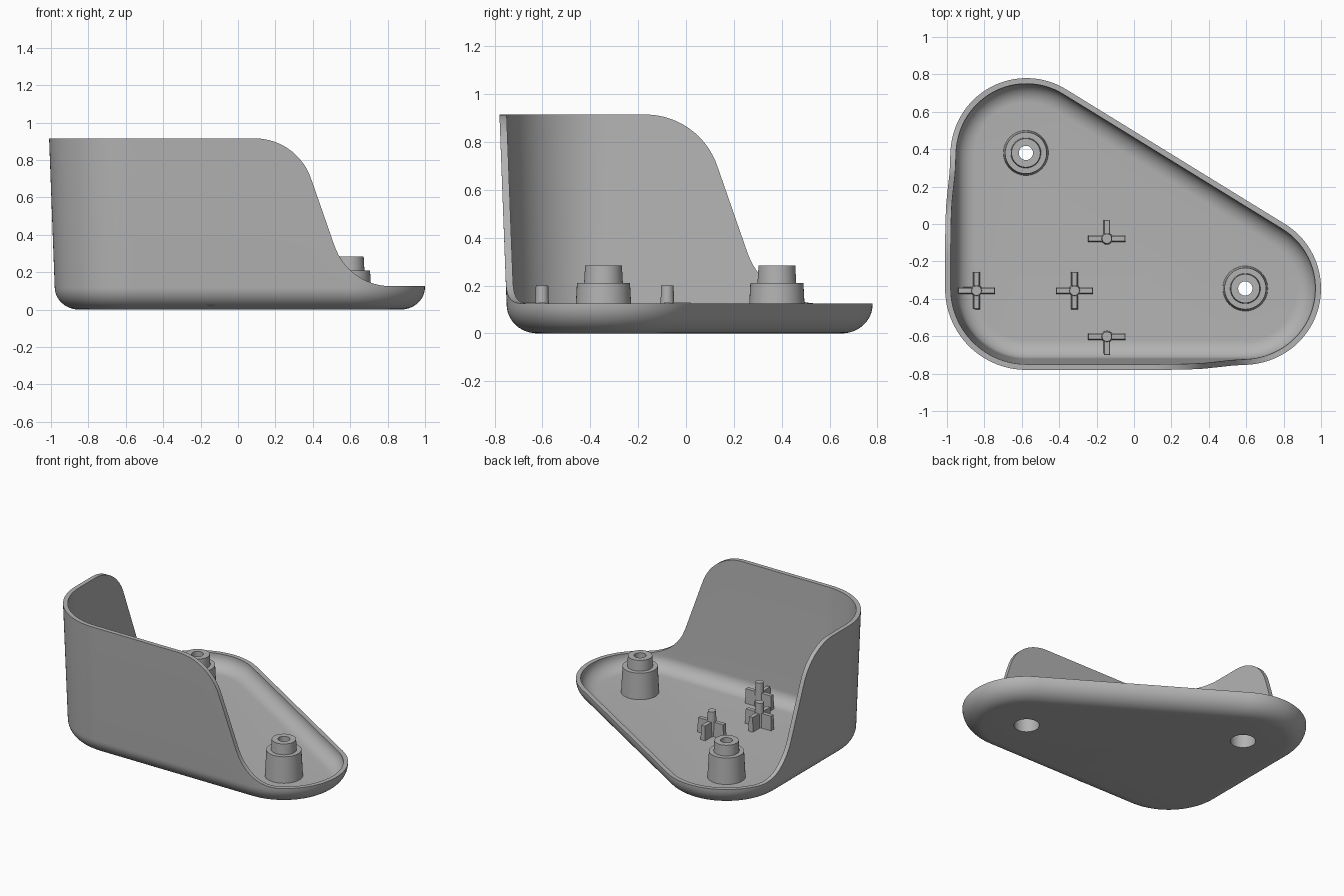
import bpy, bmesh
from math import sin, cos, pi, sqrt, atan2, radians
from mathutils import Matrix, Vector

if "Cube" in bpy.data.objects:
    bpy.data.objects.remove(bpy.data.objects["Cube"])

grey = bpy.data.materials.new("plain_grey")
grey.use_nodes = True
grey.diffuse_color = (0.45, 0.45, 0.45, 1)
grey.node_tree.nodes["Principled BSDF"].inputs["Base Color"].default_value = grey.diffuse_color

# Main dimensions
R = 0.405                      # corner radius of the plan
RIGHT, BACK, FRONT = Vector((0.595, -0.345)), Vector((-0.575, 0.375)), Vector((-0.575, -0.345))
LOW, HIGH, SWEEP = 0.125, 0.915, 0.318
FLOOR, FILLET_TOP, THICK = 0.03, 0.12, 0.03


def finish(bm, name, angle=35):
    bmesh.ops.recalc_face_normals(bm, faces=bm.faces)
    mesh = bpy.data.meshes.new(name)
    bm.to_mesh(mesh)
    bm.free()
    mesh.materials.append(grey)
    obj = bpy.data.objects.new(name, mesh)
    bpy.context.collection.objects.link(obj)
    smooth(obj, angle)
    return obj


def smooth(obj, angle=35):
    bpy.ops.object.select_all(action="DESELECT")
    obj.select_set(True)
    bpy.context.view_layer.objects.active = obj
    bpy.ops.object.shade_smooth_by_angle(angle=radians(angle))


def bridge(bm, rings, closed=False):
    pairs = list(zip(rings, rings[1:])) + ([(rings[-1], rings[0])] if closed else [])
    for a, b in pairs:
        for i in range(len(a)):
            j = (i + 1) % len(a)
            bm.faces.new((a[i], a[j], b[j], b[i]))


def revolve(name, profile, center, steps=48, closed=True):
    bm = bmesh.new()
    rings = [[bm.verts.new((center.x + r * cos(2 * pi * k / steps),
                            center.y + r * sin(2 * pi * k / steps), z))
              for k in range(steps)] for r, z in profile]
    bridge(bm, rings, closed)
    if not closed:
        bm.faces.new(rings[0])
        bm.faces.new(rings[-1])
    return finish(bm, name)


def sweep_height(t):
    """Rim height: flat top, round shoulder, slope, round foot, low rim."""
    run = 0.3
    a, d = 0.09, 0.817
    b, c = a + run, d - run
    drop = sqrt(SWEEP ** 2 - run ** 2)
    if t < a:
        return HIGH
    if t < b:
        return HIGH - SWEEP + sqrt(SWEEP ** 2 - (t - a) ** 2)
    if t < c:
        top, foot = HIGH - SWEEP + drop, LOW + SWEEP - drop
        return top + (foot - top) * (t - b) / (c - b)
    if t < d:
        return LOW + SWEEP - sqrt(SWEEP ** 2 - (d - t) ** 2)
    return LOW


def plan_stations():
    """Points and outward normals around the rounded triangle."""
    edge = BACK - RIGHT
    slant = atan2(-edge.x, edge.y)
    corners = [(RIGHT, -pi / 2, slant), (BACK, slant, pi), (FRONT, pi, 1.5 * pi)]
    out = []
    for i, (c, a0, a1) in enumerate(corners):
        for k in range(33):
            a = a0 + (a1 - a0) * k / 32
            n = Vector((cos(a), sin(a)))
            out.append((c + n * R, n))
        following = corners[(i + 1) % 3][0]
        for k in range(1, 60):
            out.append((c.lerp(following, k / 60) + n * R, n))
    return out


# Tray with its swept wall
stations = plan_stations()
heights = []
for p, n in stations:
    if n.y < -1e-5:
        heights.append(sweep_height(p.x))
    elif n.x < 0:
        heights.append(sweep_height(p.y + 0.26))
    else:
        heights.append(LOW)

STEPS = 12
quarter = [pi / 2 * k / STEPS for k in range(STEPS + 1)]
outer = [(-0.13 * (1 - sin(a)), FILLET_TOP * (1 - cos(a))) for a in quarter]
inner = [(-THICK - 0.1 * (1 - cos(a)), FILLET_TOP - (FILLET_TOP - FLOOR) * sin(a)) for a in quarter]

bm = bmesh.new()


def ring(offset, z=None):
    verts = []
    for (p, n), h in zip(stations, heights):
        flare = 0.038 * (h - LOW) if z is None else 0
        q = p + n * (offset + flare)
        verts.append(bm.verts.new((q.x, q.y, h if z is None else z)))
    return verts


rings = [ring(*o) for o in outer] + [ring(0), ring(-THICK)] + [ring(*o) for o in inner]
bridge(bm, rings)
bm.faces.new(rings[0])
bm.faces.new(rings[-1])
tray = finish(bm, "tray_and_wall")

# Screw holes through the floor, and the stepped hollow bosses above them
bosses = {"right_boss": RIGHT, "back_boss": Vector((-0.578, 0.38))}
for name, center in bosses.items():
    cutter = revolve("hole_cutter", [(0.08, -0.1), (0.08, 0.1)], center, closed=False)
    cutter.hide_render = True
    cut = tray.modifiers.new("hole", "BOOLEAN")
    cut.operation, cut.object, cut.solver = "DIFFERENCE", cutter, "EXACT"
    bpy.context.view_layer.objects.active = tray
    bpy.ops.object.modifier_apply(modifier=cut.name)
    bpy.data.objects.remove(cutter)
    revolve(name, [(0.08, 0.02), (0.121, 0.02), (0.111, 0.21), (0.081, 0.21), (0.077, 0.283),
                   (0.038, 0.283), (0.038, 0.18), (0.076, 0.18)], center)
smooth(tray)


# Locating pins with cross ribs
def cross_pin(name, x, y, directions):
    revolve(name, [(0.032, 0.02), (0.026, 0.2)], Vector((x, y)), 24, False)
    for d in directions:
        bm = bmesh.new()
        bmesh.ops.create_cube(bm, size=1)
        for v in bm.verts:
            top = v.co.z > 0
            v.co = ((0.097 if top else 0.1) if v.co.x > 0 else 0,
                    v.co.y * (0.028 if top else 0.036), 0.13 if top else 0.025)
        turn = Matrix.Translation((x, y, 0)) @ Matrix.Rotation(d * pi / 2, 4, "Z")
        bm.transform(turn)
        for v in bm.verts:          # keep the rib inside the curved tray edge
            if v.co.x < -0.9 and v.co.z < 0.1:
                v.co.z = 0.055
        finish(bm, name + "_rib")


# Directions: 0 right, 1 back, 2 left, 3 front
cross_pin("back_pin", -0.145, -0.078, (0, 1, 2))
cross_pin("side_pin", -0.842, -0.356, (0, 1, 2, 3))
cross_pin("middle_pin", -0.318, -0.356, (0, 1, 2, 3))
cross_pin("front_pin", -0.145, -0.602, (0, 2, 3))
